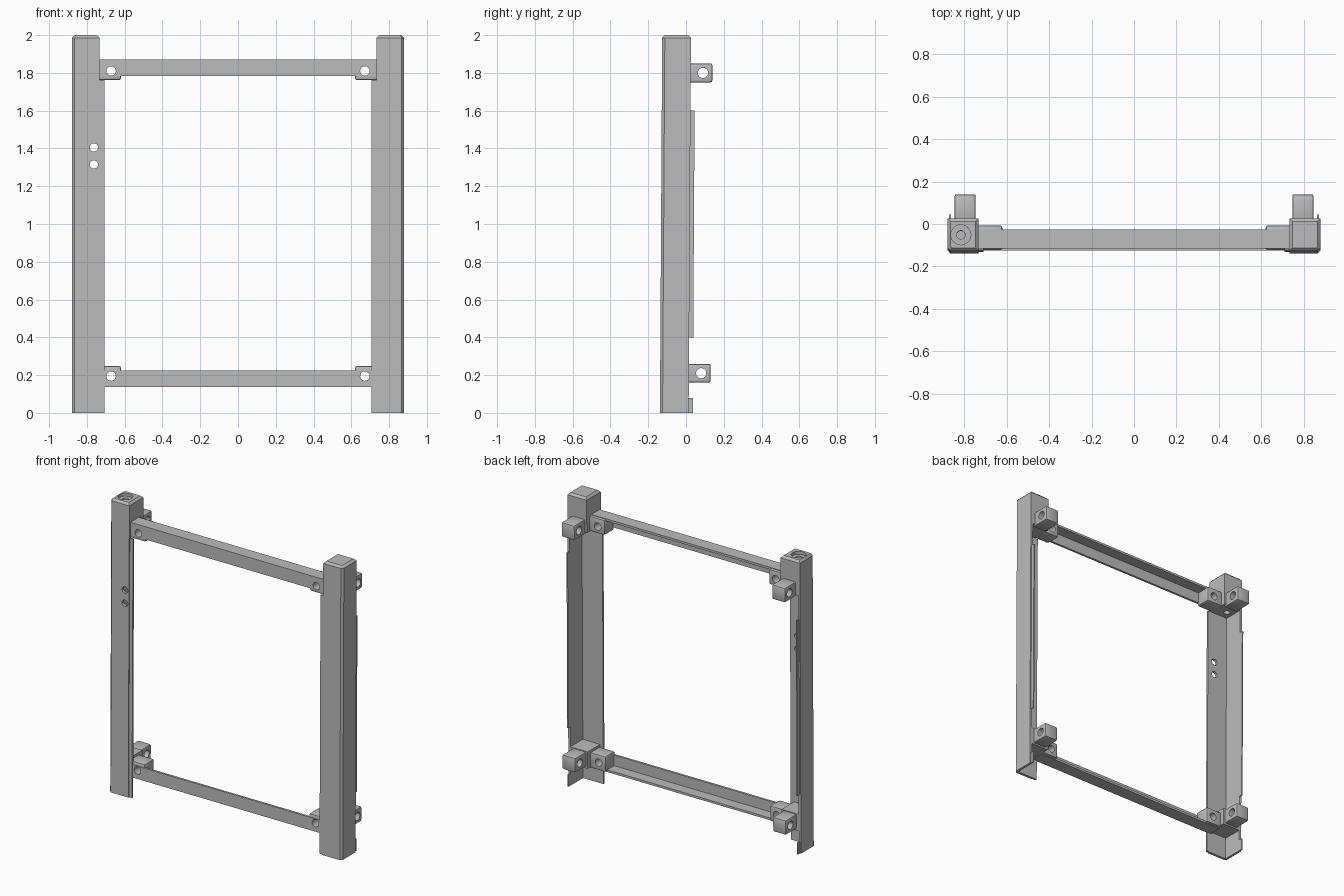
import bpy, bmesh, math
from mathutils import Vector, Matrix

if "Cube" in bpy.data.objects:
    bpy.data.objects.remove(bpy.data.objects["Cube"], do_unlink=True)

grey = bpy.data.materials.new("mid grey")
grey.use_nodes = True
grey.diffuse_color = (0.5, 0.5, 0.5, 1)
grey.node_tree.nodes["Principled BSDF"].inputs["Base Color"].default_value = (0.5, 0.5, 0.5, 1)
parts = []


def finish(name, bm, bevel=0):
    bmesh.ops.recalc_face_normals(bm, faces=bm.faces)
    mesh = bpy.data.meshes.new(name)
    bm.to_mesh(mesh)
    bm.free()
    mesh.materials.append(grey)
    ob = bpy.data.objects.new(name, mesh)
    bpy.context.collection.objects.link(ob)
    if bevel:
        mod = ob.modifiers.new("soft edges", "BEVEL")
        mod.width, mod.segments = bevel, 2
    parts.append(ob)
    return ob


def prism(name, profile, axis, lo, hi, chamfer=0, bevel=0):
    """Extrude a plan (x, y) profile along z, or a section (y, z) profile along x."""
    bm = bmesh.new()
    place = (lambda p: (p[0], p[1], lo)) if axis == "z" else (lambda p: (lo, p[0], p[1]))
    face = bm.faces.new([bm.verts.new(place(p)) for p in profile])
    new = bmesh.ops.extrude_face_region(bm, geom=[face])["geom"]
    step = Vector((0, 0, hi - lo)) if axis == "z" else Vector((hi - lo, 0, 0))
    verts = [g for g in new if isinstance(g, bmesh.types.BMVert)]
    bmesh.ops.translate(bm, verts=verts, vec=step)
    if chamfer:
        rim = [g for g in new if isinstance(g, bmesh.types.BMEdge)]
        bmesh.ops.bevel(bm, geom=rim, offset=chamfer, segments=1, affect="EDGES")
    return finish(name, bm, bevel)


def box(name, x, y, z, bevel=0):
    x = sorted(x)
    rect = [(x[0], y[0]), (x[1], y[0]), (x[1], y[1]), (x[0], y[1])]
    return prism(name, rect, "z", z[0], z[1], bevel=bevel)


def drill(ob, centre, axis, radius, depth):
    """Cut a round hole and discard the drill."""
    bm = bmesh.new()
    turn = {"x": Matrix.Rotation(math.pi / 2, 4, "Y"),
            "y": Matrix.Rotation(math.pi / 2, 4, "X"), "z": Matrix()}[axis]
    bmesh.ops.create_cone(bm, cap_ends=True, segments=24, radius1=radius, radius2=radius,
                          depth=depth, matrix=Matrix.Translation(centre) @ turn)
    cutter = finish("drill", bm)
    parts.remove(cutter)
    cutter.hide_render = True
    mod = ob.modifiers.new("hole", "BOOLEAN")
    mod.operation, mod.solver, mod.object = "DIFFERENCE", "EXACT", cutter
    bake(ob)
    bpy.data.objects.remove(cutter, do_unlink=True)


def bake(ob):
    deps = bpy.context.evaluated_depsgraph_get()
    deps.update()
    mesh = bpy.data.meshes.new_from_object(ob.evaluated_get(deps))
    ob.modifiers.clear()
    ob.data = mesh


CAP_Z = 1.762
for side, label in ((1, "left"), (-1, "right")):
    def flip(points):
        return [(side * x, y) for x, y in points]

    # angle-section post with a chamfered outer corner
    outer = [(0.732, -0.132), (0.865, -0.132), (0.878, -0.118), (0.878, 0.02)]
    inner = [(0.862, 0.02), (0.862, -0.114), (0.732, -0.114)]
    post = prism(label + "_post", flip(outer + inner), "z", 0, CAP_Z)

    # solid cap block at the head of the post
    cap = prism(label + "_cap", flip(outer + [(0.732, 0.02)]), "z", CAP_Z, 2, chamfer=0.014)

    # thin lips along the free edges of the post
    box(label + "_front_lip", (side * 0.708, side * 0.735), (-0.126, -0.114), (0, CAP_Z))
    for spot, z in (("long", (0.4, 1.6)), ("foot", (0, 0.08))):
        box(f"{label}_{spot}_back_lip", (side * 0.862, side * 0.87), (0.015, 0.042), z)

    # corner block inside the lower end
    box(label + "_lower_block", (side * 0.732, side * 0.864), (-0.116, 0.02), (0.15, 0.265))

    # drilled lugs pointing back, and drilled tabs pointing inwards
    for level, lug_z, tab, hole_z in (("upper", 1.8, (1.762, 1.866), 1.81),
                                      ("lower", 0.21, (0.142, 0.248), 0.195)):
        lug = box(f"{level}_{label}_lug", (side * 0.745, side * 0.845), (0, 0.135),
                  (lug_z - 0.05, lug_z + 0.05), 0.01)
        drill(lug, (side * 0.795, 0.085, lug_z), "x", 0.027, 0.3)
        ob = box(f"{level}_{label}_tab", (side * 0.62, side * 0.75), (-0.116, -0.012), tab, 0.01)
        drill(ob, (side * 0.672, -0.06, hole_z), "y", 0.025, 0.3)

    if side < 0:
        # paired holes in one post, stepped bore in its cap
        for z in (1.405, 1.315):
            drill(post, (-0.763, -0.12, z), "y", 0.022, 0.1)
        drill(cap, (-0.815, -0.057, 2), "z", 0.047, 0.04)
        drill(cap, (-0.815, -0.057, 1.88), "z", 0.02, 0.4)

# angle-section crossbars, the lower one upside down
for name, edge, up, hole_z in (("upper_bar", 1.87, 1, 1.81), ("lower_bar", 0.138, -1, 0.195)):
    section = [(-0.12, 0), (-0.03, 0), (-0.03, -0.015), (-0.105, -0.015),
               (-0.105, -0.087), (-0.12, -0.087)]
    bar = prism(name, [(y, edge + up * z) for y, z in section], "x", -0.74, 0.74)
    for x in (-0.672, 0.672):
        drill(bar, (x, -0.11, hole_z), "y", 0.025, 0.08)

# bake bevels and lean the whole frame very slightly forward at the foot
for ob in parts:
    if ob.modifiers:
        bake(ob)
    for v in ob.data.vertices:
        v.co.y += (v.co.z - 1) * 0.006
    bpy.ops.object.select_all(action="DESELECT")
    ob.select_set(True)
    bpy.context.view_layer.objects.active = ob
    bpy.ops.object.shade_smooth_by_angle(angle=math.radians(30))
